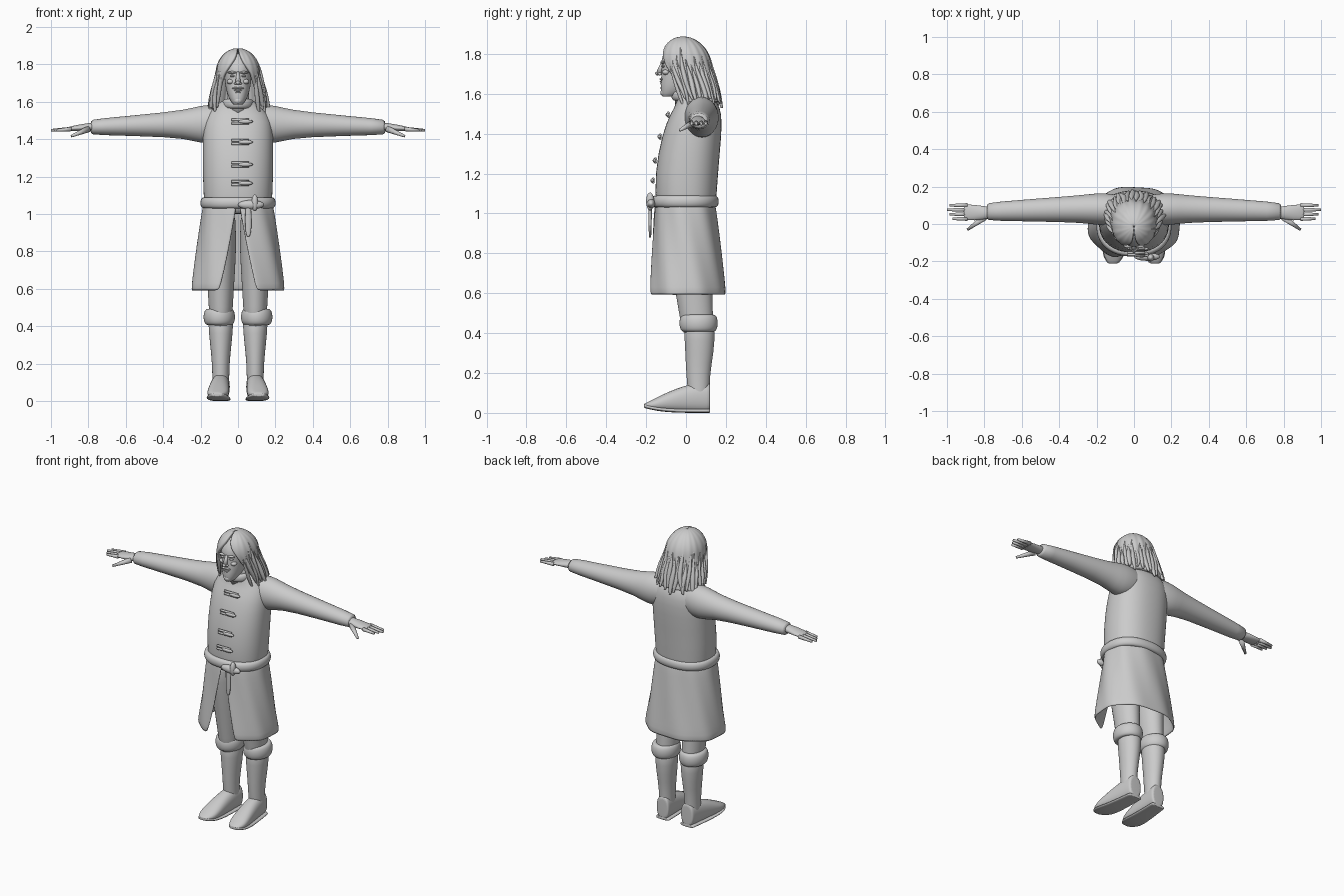
import bpy, bmesh, math, random
from mathutils import Vector

random.seed(4)
default_cube = bpy.data.objects.get("Cube")
if default_cube:
    bpy.data.objects.remove(default_cube, do_unlink=True)

clay = bpy.data.materials.new("plain_grey")
clay.use_nodes = True
clay.diffuse_color = (0.6, 0.6, 0.6, 1)
clay.node_tree.nodes["Principled BSDF"].inputs["Base Color"].default_value = clay.diffuse_color


def finish(name, bm, mirror=False, subdivide=True, thickness=0):
    """Turn a bmesh into a smooth grey object with its modifiers."""
    mesh = bpy.data.meshes.new(name)
    bm.to_mesh(mesh)
    bm.free()
    mesh.materials.append(clay)
    for face in mesh.polygons:
        face.use_smooth = True
    obj = bpy.data.objects.new(name, mesh)
    bpy.context.collection.objects.link(obj)
    if mirror:
        obj.modifiers.new("mirror", "MIRROR").use_mirror_merge = False
    if thickness:
        obj.modifiers.new("thickness", "SOLIDIFY").thickness = thickness
    if subdivide:
        obj.modifiers.new("smooth", "SUBSURF").levels = 1


def rounded(angle, power):
    """Point on a unit superellipse."""
    c, s = math.cos(angle), math.sin(angle)
    return (math.copysign(abs(c) ** (2 / power), c),
            math.copysign(abs(s) ** (2 / power), s))


def bridge(bm, rings, closed):
    for low, high in zip(rings, rings[1:]):
        count = len(low)
        for i in range(count if closed else count - 1):
            j = (i + 1) % count
            bm.faces.new((low[i], low[j], high[j], high[i]))


def tube(name, axis, rows, mirror=False, sides=20, power=2):
    """Loft rows of (position, centre, radius, centre, radius) along an axis."""
    order = {"x": (2, 0, 1), "y": (0, 2, 1), "z": (0, 1, 2)}[axis]
    shrunk = [(pos, cu, ru * .85, cv, rv * .85) for pos, cu, ru, cv, rv in (rows[0], rows[-1])]
    bm = bmesh.new()
    rings = []
    for pos, cu, ru, cv, rv in [shrunk[0], *rows, shrunk[1]]:
        ring = []
        for i in range(sides):
            u, v = rounded(math.tau * i / sides, power)
            local = (cu + ru * u, cv + rv * v, pos)
            ring.append(bm.verts.new([local[k] for k in order]))
        rings.append(ring)
    bridge(bm, rings, True)
    bm.faces.new(rings[0])
    bm.faces.new(rings[-1])
    bmesh.ops.recalc_face_normals(bm, faces=bm.faces)
    finish(name, bm, mirror)


def column(name, rows, x=0, **options):
    """Upright loft of (height, half width, centre y, depth), set off to the side by x."""
    tube(name, "z", [(z, x, width, y, depth) for z, width, y, depth in rows], **options)


def band(name, centre, width, depth, height, bulge, **options):
    """Padded upright ring with a rounded outer edge."""
    x, y, z = centre
    angles = [math.pi * (step / 6 - .5) for step in range(7)]
    column(name, [(z + height / 2 * math.sin(t), width + bulge * math.cos(t), y,
                   depth + bulge * math.cos(t)) for t in angles], x, **options)


def shell(name, rows, thickness, ripple, folds, sides=56):
    """Open-fronted cloth of (height, half width, centre y, depth, gap in degrees)."""
    bm = bmesh.new()
    rings = []
    for z, width, y, depth, gap in rows:
        ring = []
        for i in range(sides + 1):
            t = math.radians(gap + (360 - 2 * gap) * i / sides)
            c, s = rounded(t, 2.2)
            wave = 1 + ripple * math.sin(folds * t + z * 9)
            ring.append(bm.verts.new((width * s * wave, y - depth * c * wave, z)))
        rings.append(ring)
    bridge(bm, rings, False)
    finish(name, bm, thickness=thickness)


def taper(name, start, end, start_radius, end_radius, mirror=False):
    """Round tapering rod between two points."""
    start, end = Vector(start), Vector(end)
    way = end - start
    bm = bmesh.new()
    bmesh.ops.create_cone(bm, cap_ends=True, segments=10, depth=way.length,
                          radius1=start_radius, radius2=end_radius)
    bmesh.ops.rotate(bm, verts=bm.verts, matrix=way.to_track_quat("Z", "Y").to_matrix())
    bmesh.ops.translate(bm, verts=bm.verts, vec=(start + end) / 2)
    finish(name, bm, mirror, subdivide=False)


def lump(name, centre, size, mirror=False):
    """Ellipsoid."""
    bm = bmesh.new()
    bmesh.ops.create_uvsphere(bm, u_segments=16, v_segments=10, radius=1)
    bmesh.ops.scale(bm, verts=bm.verts, vec=size)
    bmesh.ops.translate(bm, verts=bm.verts, vec=centre)
    finish(name, bm, mirror, subdivide=False)


def front_of(rows, z):
    """Front surface of a column at a height."""
    for low, high in zip(rows, rows[1:]):
        if low[0] <= z <= high[0]:
            f = (z - low[0]) / (high[0] - low[0])
            return (low[2] - low[3]) * (1 - f) + (high[2] - high[3]) * f


# Coat body, sleeves and collar
torso = [(1, .18, 0, .15), (1.2, .19, 0, .16), (1.4, .19, .03, .15),
         (1.5, .185, .05, .13), (1.56, .15, .06, .1), (1.61, .08, .03, .08)]
column("coat_body", torso, sides=28, power=2.3)
tube("sleeve", "x", [(.05, .07, .08, 1.49, .09), (.16, .08, .09, 1.48, .11),
                     (.24, .08, .08, 1.48, .09), (.34, .08, .07, 1.48, .068),
                     (.785, .066, .05, 1.465, .043)], mirror=True)
band("collar", (0, .01, 1.59), .07, .07, .05, .015)

# Coat skirt, flaring and splitting towards the hem
skirt = []
for step in range(7):
    drop = 1 - step / 6
    skirt.append((1.06 - .47 * drop, .185 + .068 * drop, .01 * drop - .005,
                  .15 + .048 * drop, 1 + 20 * drop))
shell("coat_skirt", skirt, thickness=.012, ripple=.018, folds=8)

# Belt with knot and hanging end
band("belt", (0, -.005, 1.06), .185, .153, .06, .018, sides=32, power=2.3)
lump("belt_knot", (.07, -.175, 1.05), (.07, .022, .025))
lump("belt_loop", (.09, -.18, 1.06), (.018, .02, .045))
column("belt_end", [(.88, .007, -.18, .005), (.91, .02, -.18, .008), (1.05, .016, -.18, .01)],
       x=.055, sides=12)

# Toggle fastenings down the chest
for number, z in enumerate((1.165, 1.265, 1.385, 1.495)):
    y = front_of(torso, z) - .006
    for side in (-1, 1):
        cord = z + side * .009
        taper(f"toggle_cord_{number}_{side}", (-.035, y, cord), (.06, y, cord), .007, .007)
    lump(f"toggle_peg_{number}", (.04, y - .004, z), (.04, .01, .011))

# Hands
tube("palm", "x", [(.76, .06, .03, 1.467, .026), (.86, .06, .045, 1.46, .018),
                   (.91, .065, .04, 1.455, .01)], mirror=True)
for number, finger in enumerate(("index", "middle", "ring", "little")):
    y = .028 + .024 * number
    tip = 1 - .015 * abs(number - 2)
    taper(f"{finger}_finger", (.89, y, 1.455), (tip, y, 1.448), .012, .007, mirror=True)
taper("thumb", (.8, .035, 1.455), (.89, -.03, 1.417), .018, .007, mirror=True)

# Trousers and boots
column("trouser_leg", [(.4, .06, .06, .08), (.6, .07, .04, .092), (.8, .085, .02, .11),
                       (1, .08, 0, .12)], x=.092, mirror=True)
column("boot_shaft", [(.05, .045, .065, .052), (.2, .046, .06, .06), (.3, .058, .068, .072),
                      (.43, .07, .068, .08)], x=.092, mirror=True)
band("boot_cuff", (.1, .063, .45), .068, .08, .085, .018, mirror=True)


def foot_rows(spread, sole):
    """Sections from heel to toe, either the full upper or a thin sole."""
    rows = []
    for step in range(11):
        f = step / 10
        bottom = .025 * f ** 4
        top = bottom + .02 if sole else .045 + .11 * math.cos(f * math.pi / 2)
        width = (.045 + .02 * f) * max(.4, math.sqrt(1 - f ** 10)) + spread
        rows.append((.12 - .33 * f, .088 + .024 * f, width, (top + bottom) / 2, (top - bottom) / 2))
    return rows


tube("boot_foot", "y", foot_rows(0, sole=False), mirror=True, power=2.3)
tube("boot_sole", "y", foot_rows(.004, sole=True), mirror=True, power=3)

# Head and face
taper("neck", (0, .01, 1.54), (0, 0, 1.66), .065, .06)
column("head", [(1.585, .025, -.09, .03), (1.62, .052, -.05, .08), (1.68, .068, -.02, .105),
                (1.74, .074, -.01, .112), (1.8, .078, -.008, .118), (1.86, .045, 0, .065)],
       sides=24, power=2.3)
taper("nose", (0, -.117, 1.76), (0, -.135, 1.7), .007, .016)
lump("nose_tip", (0, -.142, 1.702), (.012, .013, .01))
lump("nostril_wing", (.013, -.132, 1.699), (.008, .01, .007), mirror=True)
lump("brow_ridge", (.031, -.117, 1.757), (.025, .012, .007), mirror=True)
lump("eye", (.03, -.113, 1.738), (.014, .01, .006), mirror=True)
lump("cheekbone", (.04, -.1, 1.708), (.02, .02, .014), mirror=True)
lump("moustache", (.013, -.122, 1.673), (.018, .011, .006), mirror=True)
lump("upper_lip", (0, -.122, 1.66), (.021, .01, .004))
lump("lower_lip", (0, -.119, 1.65), (.017, .011, .005))
lump("chin_beard", (0, -.108, 1.606), (.024, .021, .02))


def hair_ring(z):
    """Domed above the temples, flaring and parting wider below them."""
    rise = min(1, max(0, z - 1.75) / .138)
    hang = max(0, 1.75 - z)
    dome = max(.02, math.sqrt(1 - rise ** 2))
    return (z, .12 * dome + .15 * hang, .3 * hang - .015 * rise, .128 * dome - .07 * hang,
            34 * (1 - rise) ** 1.5 + 150 * hang + 1)


# Long parted hair with loose locks
heights = [1.75 - .19 * math.cos(math.pi * step / 15) for step in range(8)]
heights += [1.75 + .138 * math.sin(math.pi / 2 * step / 8) for step in range(9)]
shell("hair_cap", [hair_ring(z) for z in heights], thickness=.02, ripple=.022, folds=17)
lock_count = 26
for number in range(lock_count):
    angle = math.radians(48 + 264 * number / (lock_count - 1))
    start, end = random.uniform(1.74, 1.84), random.uniform(1.525, 1.58)
    swing = random.uniform(-.12, .12)
    size = random.uniform(.013, .02)
    flare = random.uniform(0, .02) * abs(math.sin(angle))
    rows = []
    for step in range(7):
        f = step / 6
        z, width, y, depth, _ = hair_ring(end + (start - end) * f)
        bend = angle + swing * (1 - f) * math.sin(5 * f + number)
        out = flare * (1 - f) ** 2
        thick = size * (.2 + .8 * math.sin(math.pi * min(1, f + .1)))
        rows.append((z, (width + out) * math.sin(bend), thick,
                     y - (depth + out) * math.cos(bend), thick * .8))
    tube(f"hair_lock_{number}", "z", rows, sides=8)
